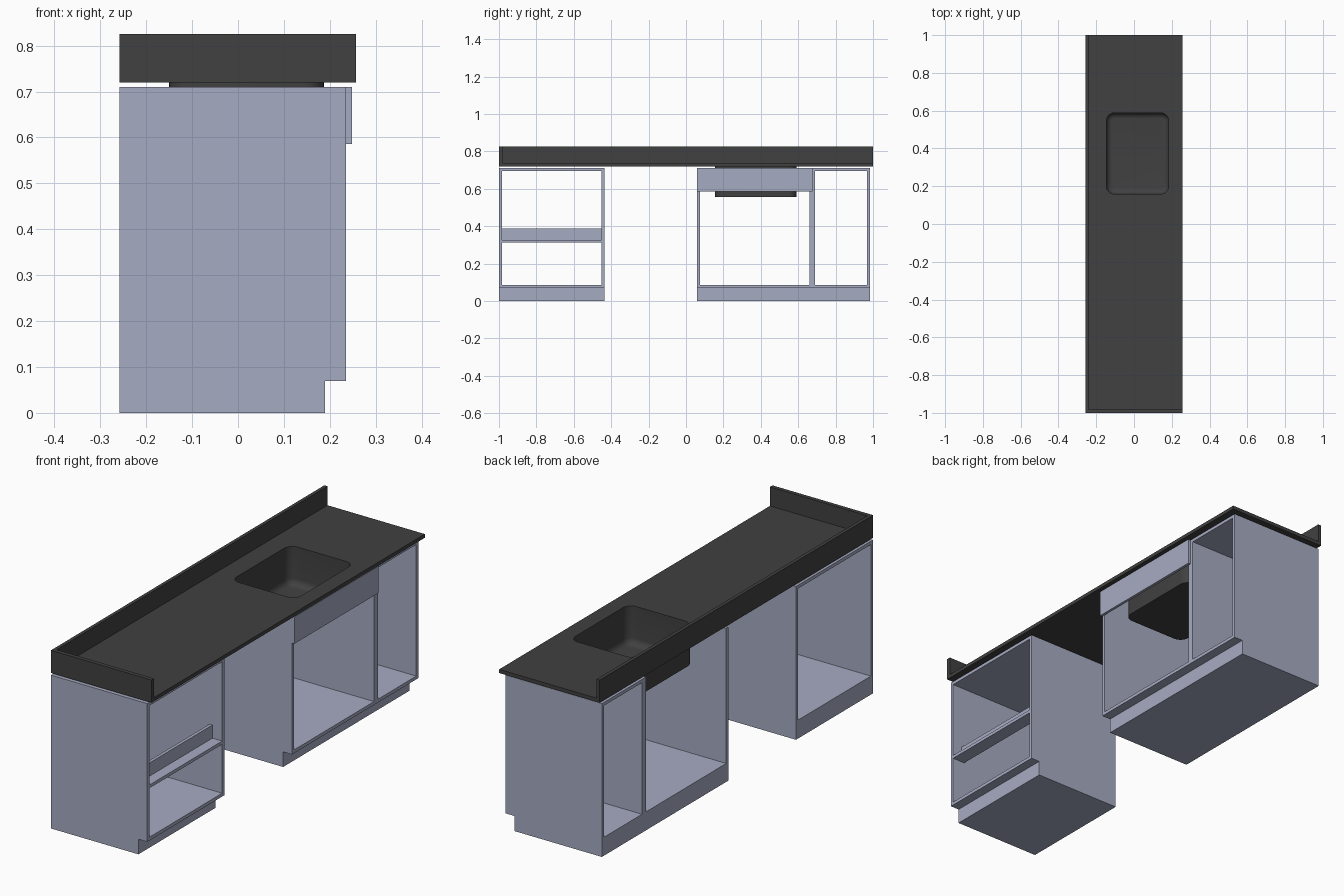
import bpy, bmesh, math

cube = bpy.data.objects.get("Cube")
if cube:
    bpy.data.objects.remove(cube, do_unlink=True)


def material(name, rgb):
    m = bpy.data.materials.new(name)
    m.use_nodes = True
    m.diffuse_color = (*rgb, 1)
    m.node_tree.nodes["Principled BSDF"].inputs["Base Color"].default_value = (*rgb, 1)
    return m


PANEL = material("pale blue grey panel", (0.38, 0.41, 0.54))
STONE = material("dark charcoal", (0.052, 0.052, 0.052))


def finish(name, bm, mat):
    bmesh.ops.recalc_face_normals(bm, faces=bm.faces[:])
    me = bpy.data.meshes.new(name)
    bm.to_mesh(me)
    bm.free()
    me.materials.append(mat)
    ob = bpy.data.objects.new(name, me)
    bpy.context.collection.objects.link(ob)
    return ob


def prism(name, profile, y0, y1, mat):
    """Extrude an (x, z) profile along y."""
    bm = bmesh.new()
    face = bm.faces.new([bm.verts.new((x, y0, z)) for x, z in profile])
    ext = bmesh.ops.extrude_face_region(bm, geom=[face])
    moved = [v for v in ext["geom"] if isinstance(v, bmesh.types.BMVert)]
    bmesh.ops.translate(bm, verts=moved, vec=(0, y1 - y0, 0))
    return finish(name, bm, mat)


def box(name, x0, x1, y0, y1, z0, z1, mat):
    return prism(name, [(x0, z0), (x1, z0), (x1, z1), (x0, z1)], y0, y1, mat)


# Shared dimensions
BACK, FRONT, KICK_X = -0.258, 0.235, 0.19
KICK, TOP, T = 0.07, 0.71, 0.0155
SLAB0, SLAB1, SPLASH = 0.72, 0.737, 0.825
EDGE = 0.257


def cabinet(name, y0, y1, has_top=True):
    """Open-backed carcass: notched sides, plinth, floor and optional top."""
    side = [(BACK, 0), (KICK_X, 0), (KICK_X, KICK), (FRONT, KICK), (FRONT, TOP), (BACK, TOP)]
    prism(name + "_right_side", side, y0, y0 + T, PANEL)
    prism(name + "_left_side", side, y1 - T, y1, PANEL)
    a, b = y0 + T, y1 - T
    base = [(BACK, 0), (KICK_X, 0), (KICK_X, KICK), (FRONT, KICK), (FRONT, KICK + T), (BACK, KICK + T)]
    prism(name + "_plinth_and_floor", base, a, b, PANEL)
    if has_top:
        box(name + "_top", BACK, FRONT, a, b, TOP - T, TOP, PANEL)


cabinet("drawer_cabinet", -1.0, -0.436)
cabinet("sink_cabinet", 0.059, 0.675, has_top=False)
cabinet("narrow_cabinet", 0.675, 0.984)

# L-shaped middle rail and the false drawer front
prism("middle_rail", [(0.17, 0.312), (FRONT, 0.312), (FRONT, 0.327), (0.185, 0.327),
                      (0.185, 0.388), (0.17, 0.388)], -1.0 + T, -0.436 - T, PANEL)
box("sink_front_panel", FRONT, 0.248, 0.059, 0.675, 0.586, TOP, PANEL)

# Sink opening
SX0, SX1, SY0, SY1, R = -0.15, 0.187, 0.155, 0.592, 0.045
WALL, STEPS = 0.004, 8


def corner_arcs(inset):
    """Four arcs of a rounded rectangle, counter-clockwise from the +x +y corner."""
    r = max(R - inset, 0.004)
    x0, x1, y0, y1 = SX0 + inset, SX1 - inset, SY0 + inset, SY1 - inset
    centres = [(x1 - r, y1 - r), (x0 + r, y1 - r), (x0 + r, y0 + r), (x1 - r, y0 + r)]
    return [[(cx + r * math.cos(a), cy + r * math.sin(a))
             for a in [math.pi / 2 * (q + i / STEPS) for i in range(STEPS + 1)]]
            for q, (cx, cy) in enumerate(centres)]


# Worktop slab with the rounded hole
bm = bmesh.new()
outer = [bm.verts.new((x, y, SLAB1)) for x, y in [(EDGE, 1), (BACK, 1), (BACK, -1), (EDGE, -1)]]
arcs = [[bm.verts.new((x, y, SLAB1)) for x, y in arc] for arc in corner_arcs(WALL)]
for i in range(4):
    j = (i + 1) % 4
    for a, b in zip(arcs[i], arcs[i][1:]):
        bm.faces.new([outer[i], b, a])
    bm.faces.new([outer[i], outer[j], arcs[j][0], arcs[i][-1]])
ext = bmesh.ops.extrude_face_region(bm, geom=bm.faces[:])
bmesh.ops.translate(bm, verts=[v for v in ext["geom"] if isinstance(v, bmesh.types.BMVert)],
                    vec=(0, 0, SLAB0 - SLAB1))
finish("worktop", bm, STONE)

# Upstands along the back and the right end
box("back_splash", BACK, BACK + 0.016, -1, 1, SLAB1, SPLASH, STONE)
box("end_splash", BACK + 0.016, EDGE, -1, -0.981, SLAB1, SPLASH, STONE)

# Sink bowl: outer wall up, rim, inner wall down with a rounded floor edge
BOTTOM, FILLET = 0.555, 0.03
rings = [(0, BOTTOM), (0, SLAB0), (WALL, SLAB0)]
for i in range(6):
    a = math.pi / 2 * i / 5
    rings.append((WALL + FILLET * (1 - math.cos(a)),
                  BOTTOM + WALL + FILLET * (1 - math.sin(a))))
bm = bmesh.new()
loops = [[bm.verts.new((x, y, z)) for arc in corner_arcs(inset) for x, y in arc]
         for inset, z in rings]
for lo, hi in zip(loops, loops[1:]):
    for i in range(len(lo)):
        j = (i + 1) % len(lo)
        bm.faces.new([lo[i], lo[j], hi[j], hi[i]])
bm.faces.new(loops[0])
bm.faces.new(loops[-1])
sink = finish("sink_bowl", bm, STONE)
bpy.ops.object.select_all(action="DESELECT")
sink.select_set(True)
bpy.context.view_layer.objects.active = sink
bpy.ops.object.shade_smooth_by_angle(angle=math.radians(35))
